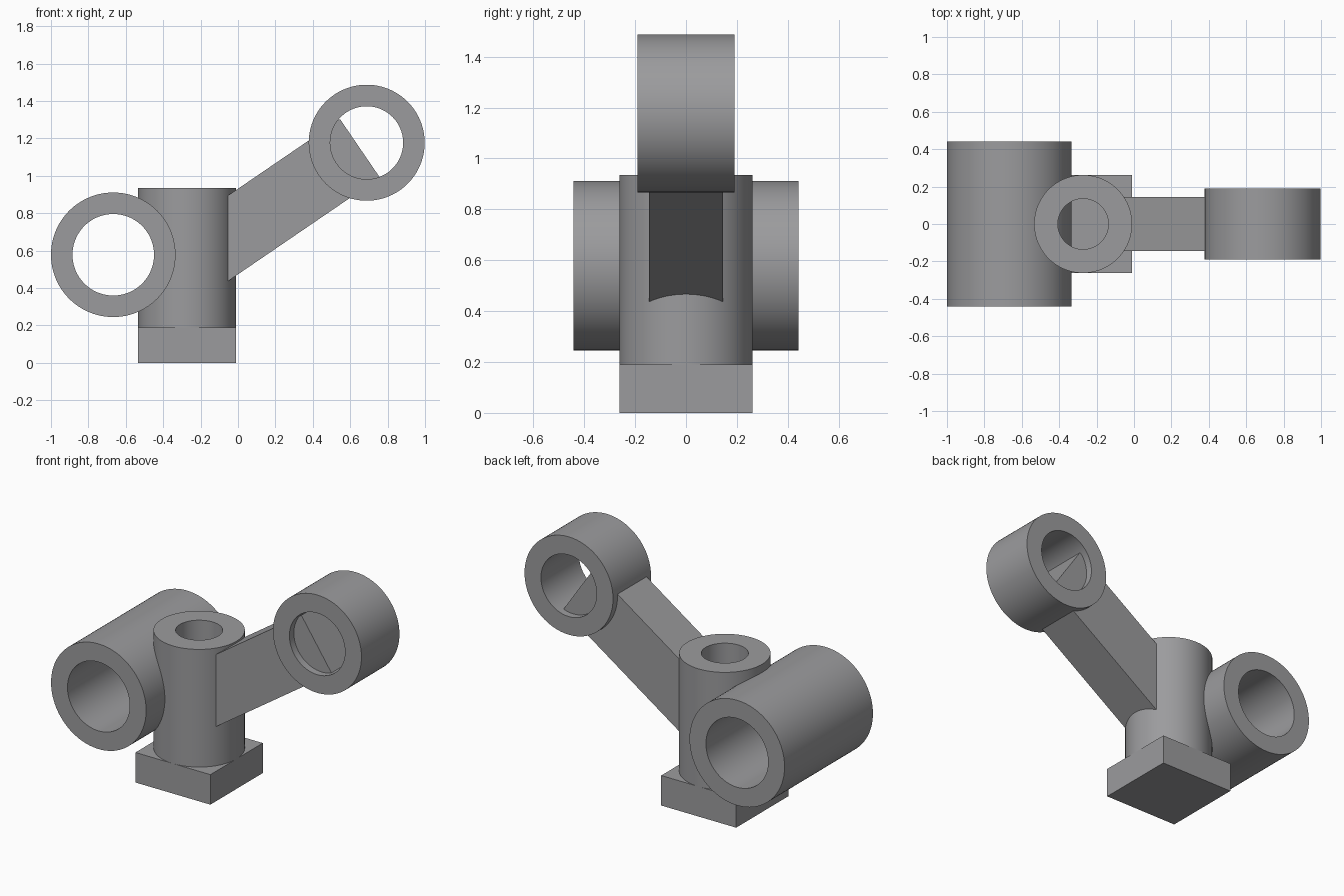
import bpy, bmesh, math
from mathutils import Matrix, Vector

if "Cube" in bpy.data.objects:
    bpy.data.objects.remove(bpy.data.objects["Cube"])

SEG = 96
grey = bpy.data.materials.new("mid grey")
grey.diffuse_color = (0.33, 0.33, 0.34, 1)
grey.use_nodes = True
grey.node_tree.nodes["Principled BSDF"].inputs["Base Color"].default_value = grey.diffuse_color


def finish(name, bm):
    bmesh.ops.recalc_face_normals(bm, faces=bm.faces[:])
    me = bpy.data.meshes.new(name)
    bm.to_mesh(me)
    bm.free()
    ob = bpy.data.objects.new(name, me)
    bpy.context.collection.objects.link(ob)
    me.materials.append(grey)
    return ob


def prism(name, outline, y):
    """Extrude an XZ outline symmetrically across y = 0."""
    bm = bmesh.new()
    face = bm.faces.new([bm.verts.new((px, -y, pz)) for px, pz in outline])
    ext = bmesh.ops.extrude_face_region(bm, geom=[face])
    moved = [v for v in ext["geom"] if isinstance(v, bmesh.types.BMVert)]
    bmesh.ops.translate(bm, verts=moved, vec=(0, 2 * y, 0))
    return finish(name, bm)


def cylinder(name, centre, radius, length, along_y=False):
    bm = bmesh.new()
    m = Matrix.Translation(centre)
    if along_y:
        m = m @ Matrix.Rotation(math.pi / 2, 4, 'X')
    bmesh.ops.create_cone(bm, cap_ends=True, segments=SEG, radius1=radius,
                          radius2=radius, depth=length, matrix=m)
    return finish(name, bm)


def sleeve(name, x, z, outer, inner, half):
    """Open tube lying along y."""
    bm = bmesh.new()
    rings = []
    for r, y in ((outer, -half), (outer, half), (inner, half), (inner, -half)):
        rings.append([bm.verts.new((x + r * math.cos(a), y, z + r * math.sin(a)))
                      for a in (2 * math.pi * i / SEG for i in range(SEG))])
    for k in range(4):
        a, b = rings[k], rings[(k + 1) % 4]
        for i in range(SEG):
            j = (i + 1) % SEG
            bm.faces.new((a[i], a[j], b[j], b[i]))
    return finish(name, bm)


def cut(ob, cutter):
    mod = ob.modifiers.new("cut", 'BOOLEAN')
    mod.operation = 'DIFFERENCE'
    mod.solver = 'EXACT'
    mod.object = cutter
    bpy.context.view_layer.objects.active = ob
    bpy.ops.object.modifier_apply(modifier=mod.name)
    bpy.data.objects.remove(cutter)


# Square foot under the column
base = prism("base_block", [(-0.535, 0), (-0.01, 0), (-0.01, 0.19), (-0.535, 0.19)], 0.262)

# Upright column with a blind vertical bore, opened where the large sleeve passes
column = cylinder("column", (-0.272, 0, 0.5525), 0.262, 0.765)
cut(column, cylinder("bore_cutter", (-0.272, 0, 0.7), 0.135, 1.0))
cut(column, cylinder("sleeve_cutter", (-0.667, 0, 0.578), 0.22, 1.0, True))

# Two horizontal sleeves
large = sleeve("large_sleeve", -0.667, 0.578, 0.333, 0.218, 0.442)
small = sleeve("small_sleeve", 0.688, 1.177, 0.31, 0.195, 0.19)

# Sloping arm with a square end reaching into the small sleeve
end = Vector((0.652, 1.147))
d = Vector((math.cos(math.radians(34.3)), math.sin(math.radians(34.3))))
n = Vector((-d.y, d.x)) * 0.189
start_x = -0.1
low, high = end - n, end + n
outline = [low, high] + [p - d * ((p.x - start_x) / d.x) for p in (high, low)]
arm = prism("arm", outline, 0.145)

for ob in (base, column, large, small, arm):
    bpy.ops.object.select_all(action='DESELECT')
    ob.select_set(True)
    bpy.context.view_layer.objects.active = ob
    bpy.ops.object.shade_smooth_by_angle(angle=math.radians(30))
